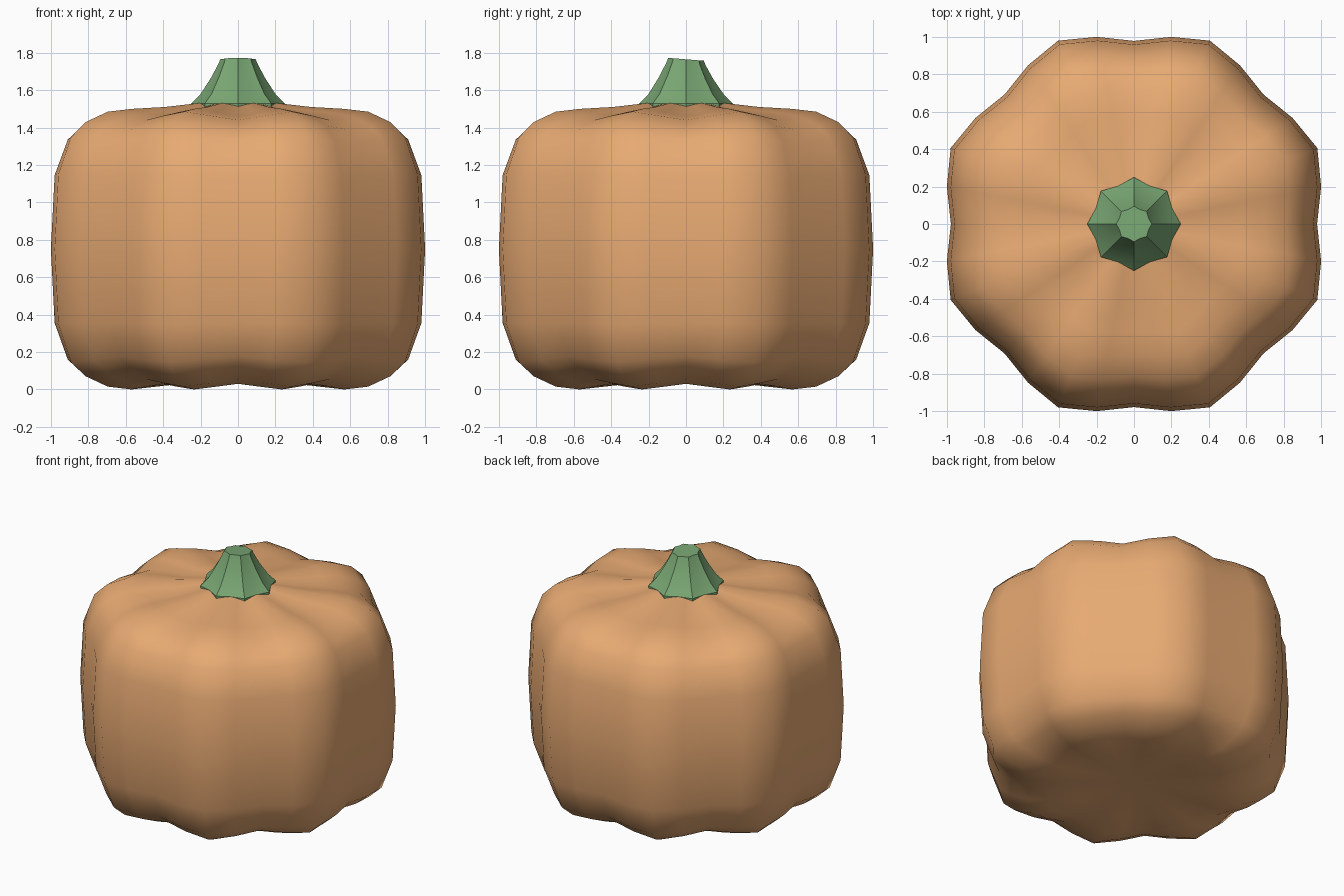
import bpy, bmesh
from math import cos, sin, pi, radians

if "Cube" in bpy.data.objects:
    bpy.data.objects.remove(bpy.data.objects["Cube"])


def material(name, color):
    m = bpy.data.materials.new(name)
    m.diffuse_color = color
    m.use_nodes = True
    m.node_tree.nodes["Principled BSDF"].inputs["Base Color"].default_value = m.diffuse_color
    return m


def loft(name, rings, segs, point, mat, angle):
    """Skin rings of points, closing both ends with a fan to a pole."""
    bm = bmesh.new()
    grid = [[bm.verts.new(point(r, 2 * pi * i / segs)) for i in range(segs)]
            for r in rings[1:-1]]
    for a, b in zip(grid, grid[1:]):
        for i in range(segs):
            j = (i + 1) % segs
            bm.faces.new((a[i], a[j], b[j], b[i]))
    for ring, end in ((grid[0], rings[0]), (grid[-1], rings[-1])):
        pole = bm.verts.new((0, 0, end[1]))
        for i in range(segs):
            bm.faces.new((ring[i], ring[(i + 1) % segs], pole))
    bmesh.ops.recalc_face_normals(bm, faces=bm.faces)
    me = bpy.data.meshes.new(name)
    bm.to_mesh(me)
    bm.free()
    ob = bpy.data.objects.new(name, me)
    bpy.context.collection.objects.link(ob)
    me.materials.append(mat)
    bpy.ops.object.select_all(action='DESELECT')
    bpy.context.view_layer.objects.active = ob
    ob.select_set(True)
    bpy.ops.object.shade_smooth_by_angle(angle=radians(angle))
    return ob


# Pumpkin body: eight lobes, (radius factor, lobe height, groove drop)
upper = [(1, 0.75, 0), (0.98, 1.15, 0.01), (0.91, 1.35, 0.03), (0.83, 1.43, 0.04),
         (0.71, 1.485, 0.045), (0.58, 1.5, 0.04), (0.4, 1.51, 0.03), (0.22, 1.53, 0.01),
         (0, 1.54, 0)]
lower = [(0, 0.05, 0), (0.22, 0.04, 0), (0.4, 0.02, -0.015), (0.58, 0.0, -0.03),
         (0.71, 0.015, -0.04), (0.83, 0.07, -0.04), (0.91, 0.145, -0.03), (0.98, 0.35, -0.01)]


def body_point(r, a):
    lobe = cos(8 * a)
    rad = r[0] * (1.02 - 0.041 * lobe)
    return rad * cos(a), rad * sin(a), r[1] - r[2] * (1 + lobe) / 2


loft("pumpkin_body", lower + upper, 32, body_point,
     material("orange_skin", (0.80, 0.40, 0.17, 1)), 60)

# Ribbed stem flaring at its base, with a slightly tilted tip
stem = [(0, 1.5), (0.25, 1.5), (0.25, 1.53), (0.2, 1.58), (0.145, 1.665),
        (0.105, 1.74), (0.095, 1.765), (0, 1.765)]


def stem_point(r, a):
    rad = r[0] * (0.94 + 0.06 * cos(8 * a))
    y = rad * sin(a)
    tilt = 0.08 * max(0, (r[1] - 1.6) / 0.165)
    return rad * cos(a), y, r[1] - tilt * y


loft("stem", stem, 16, stem_point, material("stem_green", (0.19, 0.38, 0.17, 1)), 30)
